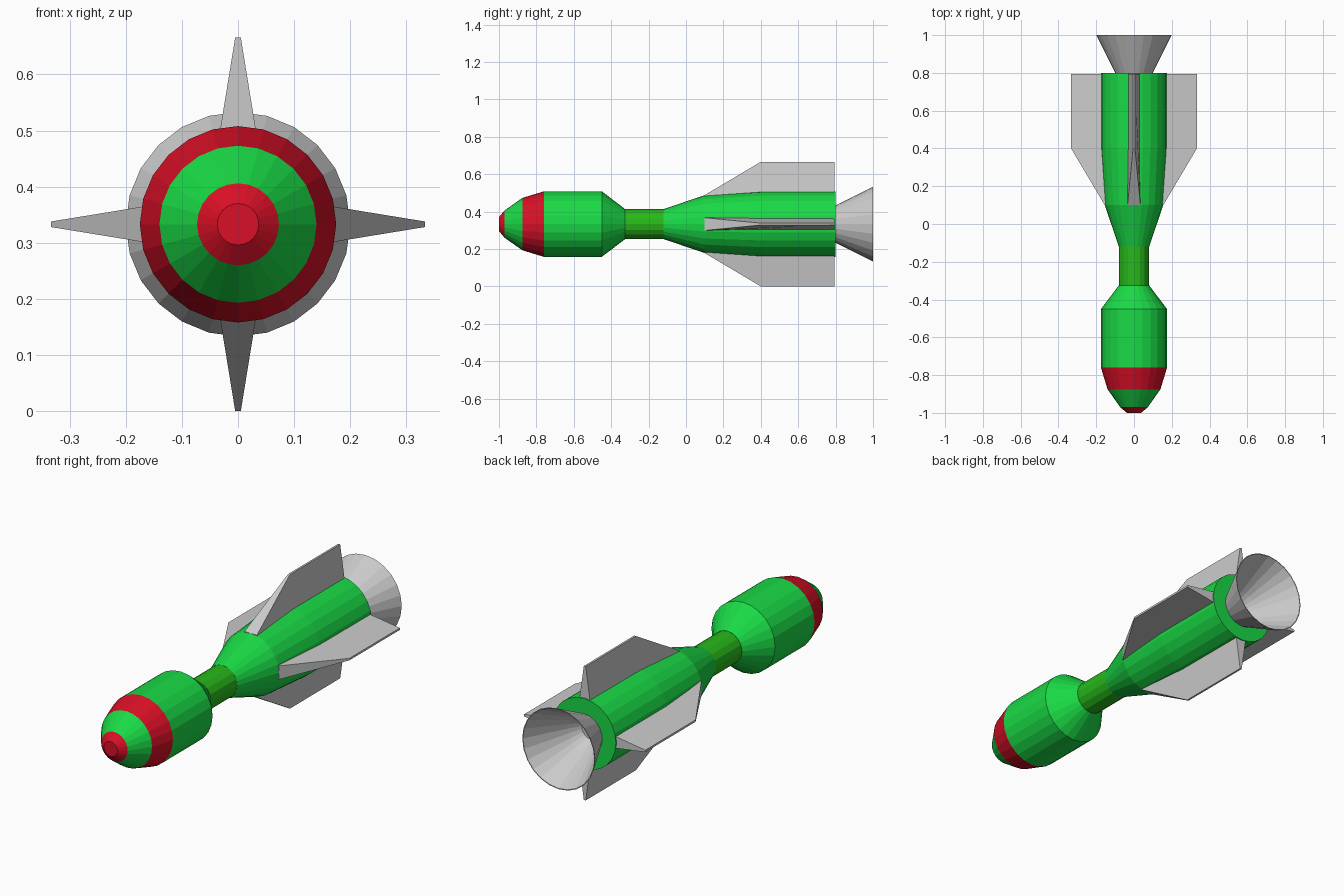
import bpy, bmesh, math
from mathutils import Matrix, Vector

if "Cube" in bpy.data.objects:
    bpy.data.objects.remove(bpy.data.objects["Cube"])

AXIS_Z = 0.333


def material(name, rgb):
    m = bpy.data.materials.new(name)
    m.diffuse_color = (*rgb, 1)
    m.use_nodes = True
    m.node_tree.nodes["Principled BSDF"].inputs["Base Color"].default_value = m.diffuse_color
    return m


GREEN = material("green", (0.01, 0.70, 0.06))
DARK = material("neck_green", (0.02, 0.48, 0.01))
RED = material("red", (0.70, 0.005, 0.02))


def finish(name, bm, mats=()):
    me = bpy.data.meshes.new(name)
    bm.to_mesh(me)
    bm.free()
    for m in mats:
        me.materials.append(m)
    ob = bpy.data.objects.new(name, me)
    ob.location.z = AXIS_Z
    bpy.context.collection.objects.link(ob)
    return ob


def lathe(name, profile, mats=(), bands=None, sides=24, cap_start=True, cap_end=True):
    """Revolve (y, radius) points about the y axis; bands gives a material index per segment."""
    bm = bmesh.new()
    rings = []
    for y, r in profile:
        angles = [2 * math.pi * i / sides for i in range(sides)]
        rings.append([bm.verts.new((r * math.cos(a), y, r * math.sin(a))) for a in angles])
    for k, (a, b) in enumerate(zip(rings, rings[1:])):
        for i in range(sides):
            j = (i + 1) % sides
            f = bm.faces.new((a[i], b[i], b[j], a[j]))
            f.material_index = bands[k] if bands else 0
    if cap_start:
        bm.faces.new(rings[0]).material_index = bands[0] if bands else 0
    if cap_end:
        bm.faces.new(rings[-1][::-1]).material_index = bands[-1] if bands else 0
    return finish(name, bm, mats)


# Striped warhead
lathe("warhead",
      [(-1.0, 0.037), (-0.97, 0.073), (-0.875, 0.14), (-0.76, 0.175), (-0.45, 0.175), (-0.325, 0.08)],
      (GREEN, RED), [1, 0, 1, 0, 0])

# Narrow neck
lathe("neck", [(-0.33, 0.08), (-0.115, 0.08)], (DARK,), sides=16)

# Rear body, with an annular back face around the nozzle
lathe("rear_body",
      [(-0.12, 0.08), (0.10, 0.155), (0.40, 0.175), (0.80, 0.175), (0.80, 0.095)],
      (GREEN,), cap_end=False)

# Flared nozzle: outer wall, rim, then inner wall down to a closed throat
lathe("nozzle",
      [(0.78, 0.09), (1.0, 0.2), (1.0, 0.196), (0.80, 0.092), (0.74, 0.055)],
      cap_start=False)

# Four tapered fins: (y, radius, half thickness)
FIN = [(0.10, 0.12, 0.036), (0.10, 0.155, 0.034), (0.40, 0.333, 0.005),
       (0.795, 0.333, 0.005), (0.795, 0.12, 0.036)]
for n, label in enumerate(("top", "left", "bottom", "right")):
    bm = bmesh.new()
    sides = [[bm.verts.new((s * t, y, r)) for y, r, t in FIN] for s in (-1, 1)]
    bm.faces.new(sides[0])
    bm.faces.new(sides[1][::-1])
    for i in range(len(FIN)):
        j = (i + 1) % len(FIN)
        bm.faces.new((sides[0][j], sides[0][i], sides[1][i], sides[1][j]))
    bmesh.ops.recalc_face_normals(bm, faces=bm.faces)
    bmesh.ops.rotate(bm, verts=bm.verts, cent=Vector(),
                     matrix=Matrix.Rotation(n * math.pi / 2, 3, 'Y'))
    finish("fin_" + label, bm)
